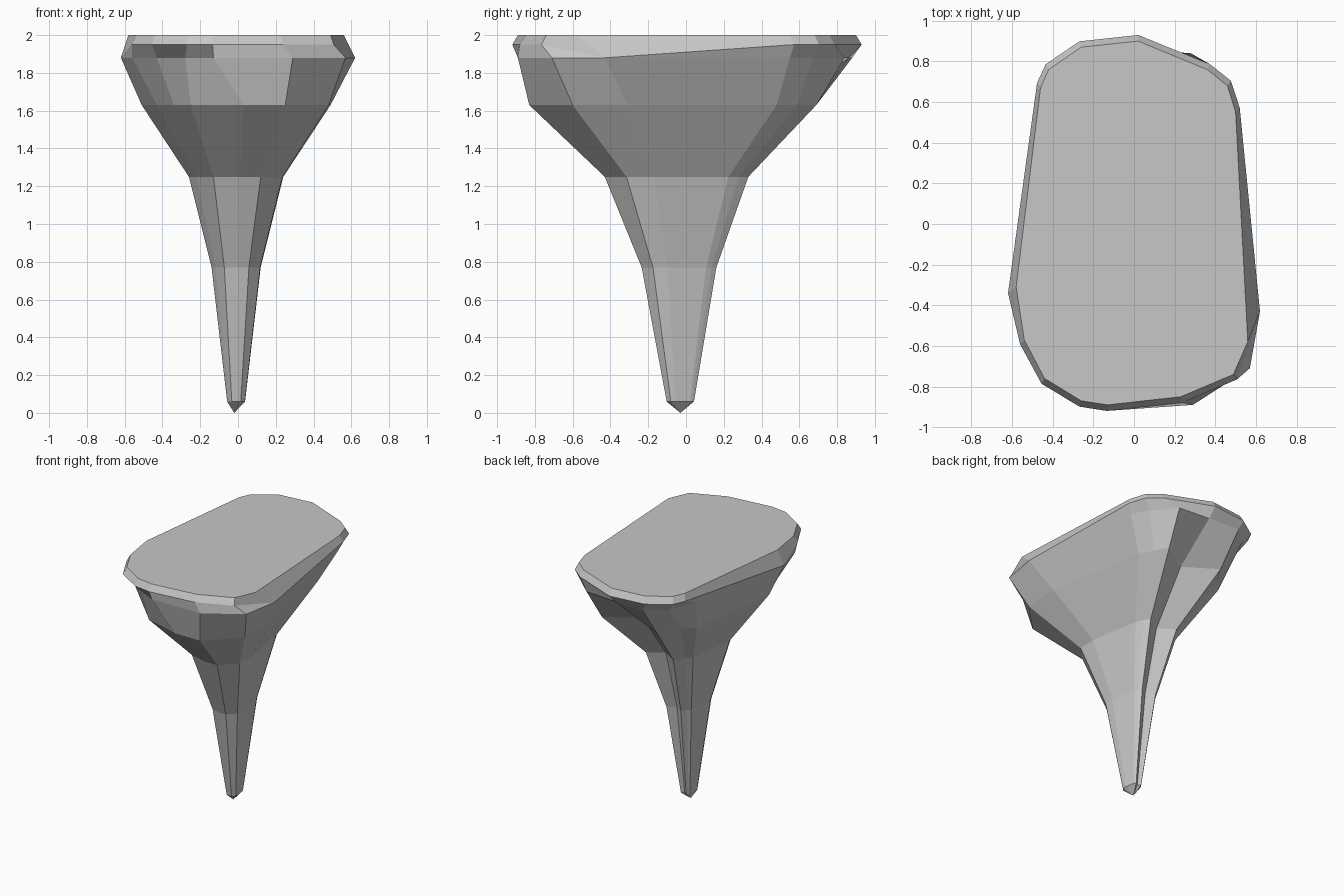
import bpy
import bmesh
from mathutils import Vector

default_cube = bpy.data.objects.get("Cube")
if default_cube:
    bpy.data.objects.remove(default_cube, do_unlink=True)

# One plain stone colour for the whole rock
stone = bpy.data.materials.new("grey_stone")
stone.use_nodes = True
stone_colour = (0.57, 0.57, 0.57, 1)
stone.diffuse_color = stone_colour
stone.node_tree.nodes["Principled BSDF"].inputs["Base Color"].default_value = stone_colour

# Flat plateau outline, counter-clockwise from the back right corner
plateau = [(.5, .55), (.46, .68), (.36, .76), (.02, .9), (-.26, .87),
           (-.42, .76), (-.46, .67), (-.58, -.31), (-.54, -.57), (-.44, -.76),
           (-.26, -.87), (-.13, -.89), (.23, -.85), (.49, -.74), (.56, -.58)]

# Uneven underside of the rim
underside = [(.49, .55), (.42, .67), (.28, .84), (.02, .86), (-.24, .88),
             (-.38, .75), (-.47, .54), (-.62, -.34), (-.56, -.56), (-.43, -.7),
             (-.28, -.8), (-.13, -.89), (.29, -.89), (.57, -.71), (.62, -.43)]

# Stem cross-section about its own centre, grooved at the back
stem = [(.185, .275), (.16, .33), (.13, .38), (.01, .3), (-.11, .38),
        (-.16, .3), (-.2, .26), (-.25, -.12), (-.21, -.21), (-.165, -.275),
        (-.12, -.34), (.02, -.38), (.13, -.38), (.245, -.265), (.25, -.12)]

# Stem levels: height, scale, centre y
stem_levels = [(1.63, 2, -.07), (1.25, 1, -.05), (.77, .52, -.037), (.06, .19, -.03)]

# Places where the rim folds straight down onto the underside
FOLDED = (7, 14)


def flat_ring(outline, height):
    """Place an outline at one height."""
    return [Vector((x, y, height)) for x, y in outline]


def rim_ring(height, overhang):
    """Push the plateau edge outward, except where it meets the underside."""
    ring = []
    lower = flat_ring(underside, 1.88)
    for index, point in enumerate(flat_ring(plateau, 0)):
        if index in FOLDED:
            ring.append(lower[index])
        else:
            pushed = point + point.normalized() * overhang
            ring.append(Vector((pushed.x, pushed.y, height)))
    return ring


def stem_ring(height, scale, centre_y):
    """Scale the stem section about its leaning axis."""
    return [Vector((x * scale - .01, y * scale + centre_y, height)) for x, y in stem]


def loft(bm, rings):
    """Join consecutive rings with faces and cap the first one."""
    loops = [[bm.verts.new(point) for point in ring] for ring in rings]
    bm.faces.new(loops[0])
    for upper, lower in zip(loops, loops[1:]):
        for index in range(len(upper)):
            following = (index + 1) % len(upper)
            bm.faces.new((upper[index], lower[index], lower[following], upper[following]))
    return loops[-1]


# Tapered rock: plateau, rim, underside and stem
bm = bmesh.new()
rings = [flat_ring(plateau, 2), rim_ring(1.95, .03), flat_ring(underside, 1.88)]
rings += [stem_ring(*level) for level in stem_levels]
last_loop = loft(bm, rings)

# Pointed foot
tip = bm.verts.new((-.02, -.03, 0))
for index, corner in enumerate(last_loop):
    bm.faces.new((corner, tip, last_loop[(index + 1) % len(last_loop)]))

bmesh.ops.remove_doubles(bm, verts=bm.verts, dist=.001)
bmesh.ops.recalc_face_normals(bm, faces=bm.faces)

mesh = bpy.data.meshes.new("floating_rock")
bm.to_mesh(mesh)
bm.free()
mesh.materials.append(stone)
rock = bpy.data.objects.new("floating_rock", mesh)
bpy.context.collection.objects.link(rock)
